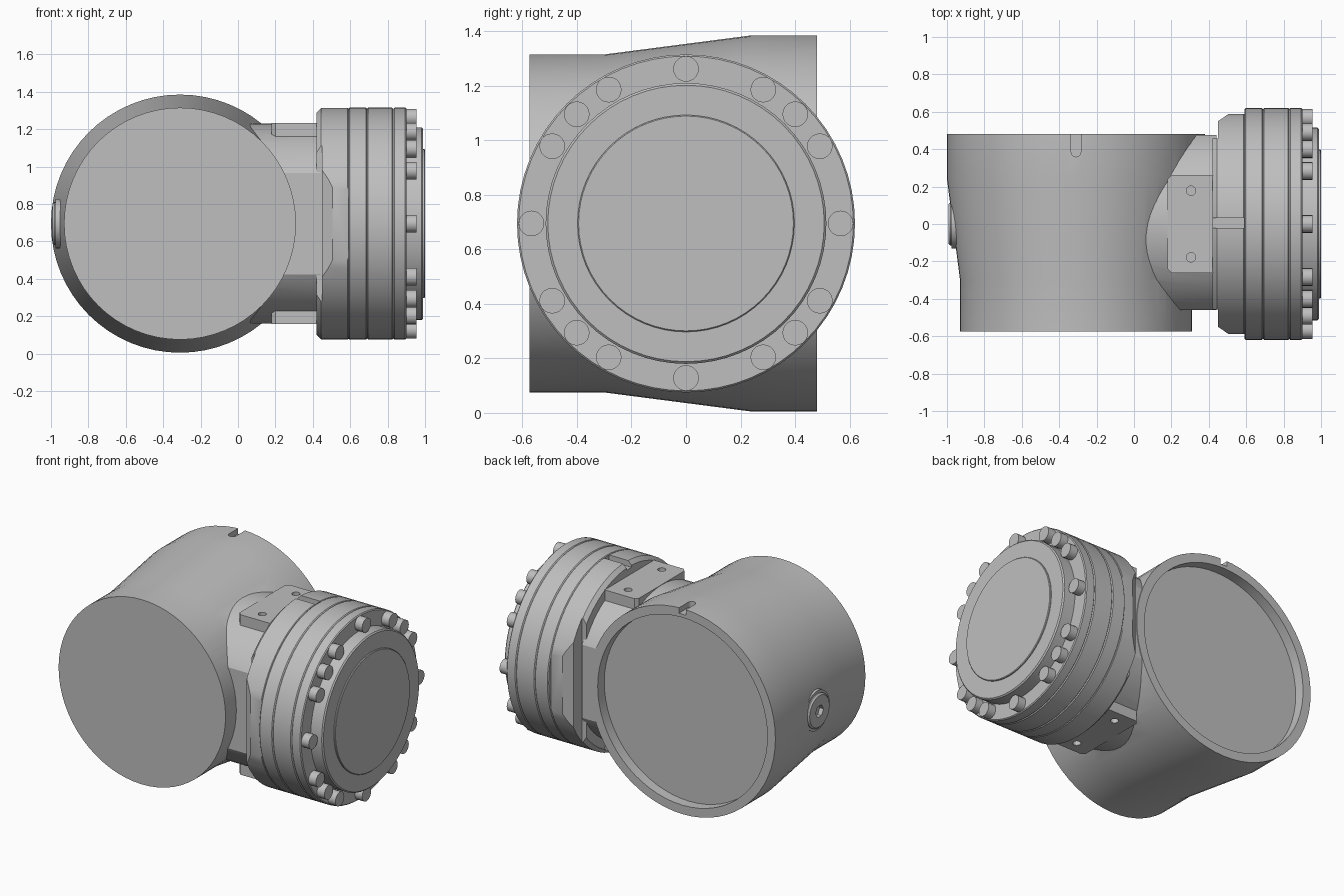
import bpy, bmesh, math
from mathutils import Vector

if "Cube" in bpy.data.objects:
    bpy.data.objects.remove(bpy.data.objects["Cube"], do_unlink=True)

grey = bpy.data.materials.new("plain_grey_metal")
grey.use_nodes = True
grey.diffuse_color = (0.52, 0.52, 0.52, 1)
grey.node_tree.nodes["Principled BSDF"].inputs["Base Color"].default_value = grey.diffuse_color

MID = 0.695    # height of both main axes
BODY_X = -0.31


def finish(name, bm):
    bmesh.ops.recalc_face_normals(bm, faces=bm.faces)
    mesh = bpy.data.meshes.new(name)
    bm.to_mesh(mesh)
    bm.free()
    mesh.materials.append(grey)
    ob = bpy.data.objects.new(name, mesh)
    bpy.context.collection.objects.link(ob)
    return ob


def lathe(name, profile, axis, centre, sides=64):
    """Closed solid turned from (distance along axis, radius) pairs."""
    bm = bmesh.new()
    rings = []
    for along, radius in profile:
        ring = []
        for i in range(sides):
            a = math.tau * i / sides
            c, s = radius * math.cos(a), radius * math.sin(a)
            p = {"X": (along, c, s), "Y": (c, along, s), "Z": (c, s, along)}[axis]
            ring.append(bm.verts.new(Vector(p) + Vector(centre)))
        rings.append(ring)
    for lo, hi in zip(rings, rings[1:]):
        for i in range(sides):
            j = (i + 1) % sides
            bm.faces.new((lo[i], lo[j], hi[j], hi[i]))
    bm.faces.new(rings[0])
    bm.faces.new(rings[-1])
    return finish(name, bm)


def prism(name, outline, z0, z1):
    """Plan outline extruded from z0 to z1."""
    bm = bmesh.new()
    base = bm.faces.new([bm.verts.new((x, y, z0)) for x, y in outline])
    top = bmesh.ops.extrude_face_region(bm, geom=[base])["geom"]
    bmesh.ops.translate(bm, vec=(0, 0, z1 - z0),
                        verts=[v for v in top if isinstance(v, bmesh.types.BMVert)])
    return finish(name, bm)


def box(name, x0, x1, y0, y1, z0, z1):
    return prism(name, [(x0, y0), (x1, y0), (x1, y1), (x0, y1)], z0, z1)


def combine(ob, tool, operation):
    mod = ob.modifiers.new("cut", "BOOLEAN")
    mod.operation, mod.solver, mod.object = operation, "EXACT", tool
    graph = bpy.context.evaluated_depsgraph_get()
    mesh = bpy.data.meshes.new_from_object(ob.evaluated_get(graph))
    ob.modifiers.clear()
    ob.data = mesh
    bpy.data.objects.remove(tool, do_unlink=True)


def drum(name, x0, x1, radius, bevel=0.006, sides=64):
    return lathe(name, [(x0, radius - bevel), (x0 + bevel, radius),
                        (x1 - bevel, radius), (x1, radius - bevel)],
                 "X", (0, 0, MID), sides)


# Main tapered body
body_at = (BODY_X, 0, MID)
body = lathe("main_body", [(-0.575, 0.62), (-0.3, 0.62), (0.24, 0.69), (0.48, 0.69)],
             "Y", body_at)

# Side neck with flattened front and back
neck = lathe("neck", [(0, 0.535), (0.44, 0.535)], "X", (0, 0, MID))
combine(neck, box("neck_limit", -0.1, 0.6, -0.46, 0.475, 0, 1.5), "INTERSECT")
combine(body, neck, "UNION")

# Mounting pads above and below the neck
PAD = [(0.18, -0.24), (0.2, -0.262), (0.43, -0.262), (0.43, 0.262), (0.2, 0.262), (0.18, 0.24)]
for side in (-1, 1):
    combine(body, prism("pad", PAD, *sorted((MID + side * 0.4, MID + side * 0.537))), "UNION")
for side in (-1, 1):
    for y in (-0.178, 0.178):
        ends = sorted((side * 0.47, side * 0.6))
        combine(body, lathe("pad_hole", [(e, 0.025) for e in ends], "Z", (0.305, y, MID), 20),
                "DIFFERENCE")

# Open recess at the back, and the locating slot in its rim
combine(body, lathe("recess", [(0.41, 0.63), (0.6, 0.63)], "Y", body_at), "DIFFERENCE")
arc = [math.pi * (1 + i / 8) for i in range(9)]
slot = [(BODY_X + 0.026 * math.cos(a), 0.385 + 0.026 * math.sin(a)) for a in arc]
slot += [(BODY_X + 0.026, 0.6), (BODY_X - 0.026, 0.6)]
combine(body, prism("slot", slot, MID + 0.652, 1.6), "DIFFERENCE")

# Rear flange with trimmed, chamfered sides and a key notch on top
flange = lathe("rear_flange", [(0.42, 0.595), (0.445, 0.62), (0.586, 0.62), (0.59, 0.616)],
               "X", (0, 0, MID))
half = [(0.4, 0.458), (0.45, 0.458), (0.45, 0.55), (0.505, 0.588), (0.65, 0.588)]
trim = half + [(x, -y) for x, y in reversed(half)]
combine(flange, prism("trim", trim, -0.2, 1.6), "INTERSECT")
combine(flange, box("notch", 0.4, 0.588, -0.022, 0.032, MID + 0.58, 1.6), "DIFFERENCE")

# Stacked rings and end cap
drum("spacer_ring", 0.59, 0.69, 0.62)
drum("middle_ring", 0.69, 0.83, 0.62)
drum("bolt_ring", 0.83, 0.9, 0.62)
drum("end_cap", 0.89, 0.99, 0.515, 0.008)
drum("cap_centre", 0.98, 1.0, 0.398, 0.004)

# Ring of bolts in four groups
for quarter in range(4):
    for step in (0, 30, 45, 60):
        a = math.radians(quarter * 90 + step)
        lathe("bolt", [(0.89, 0.047), (0.955, 0.047)], "X",
              (0, 0.567 * math.sin(a), MID + 0.567 * math.cos(a)), 20)

# Plug with a hexagonal socket on the left of the body
lathe("plug_seat", [(-0.975, 0.132), (-0.9, 0.132)], "X", (0, 0, MID), 32)
plug = lathe("plug", [(-0.992, 0.105), (-0.982, 0.115), (-0.9, 0.115)], "X", (0, 0, MID), 32)
combine(plug, lathe("socket", [(-1.1, 0.042), (-0.955, 0.042)], "X", (0, 0, MID), 6),
        "DIFFERENCE")
plug_seat = bpy.data.objects["plug_seat"]
combine(plug_seat, lathe("seat_bore", [(-1.1, 0.114), (-0.94, 0.114)], "X", (0, 0, MID), 32),
        "DIFFERENCE")

# Smooth the round surfaces, keep edges sharp
bpy.ops.object.select_all(action="DESELECT")
for ob in bpy.context.collection.objects:
    if ob.type == "MESH" and grey.name in ob.data.materials:
        ob.select_set(True)
        bpy.context.view_layer.objects.active = ob
bpy.ops.object.shade_smooth_by_angle(angle=math.radians(25))
